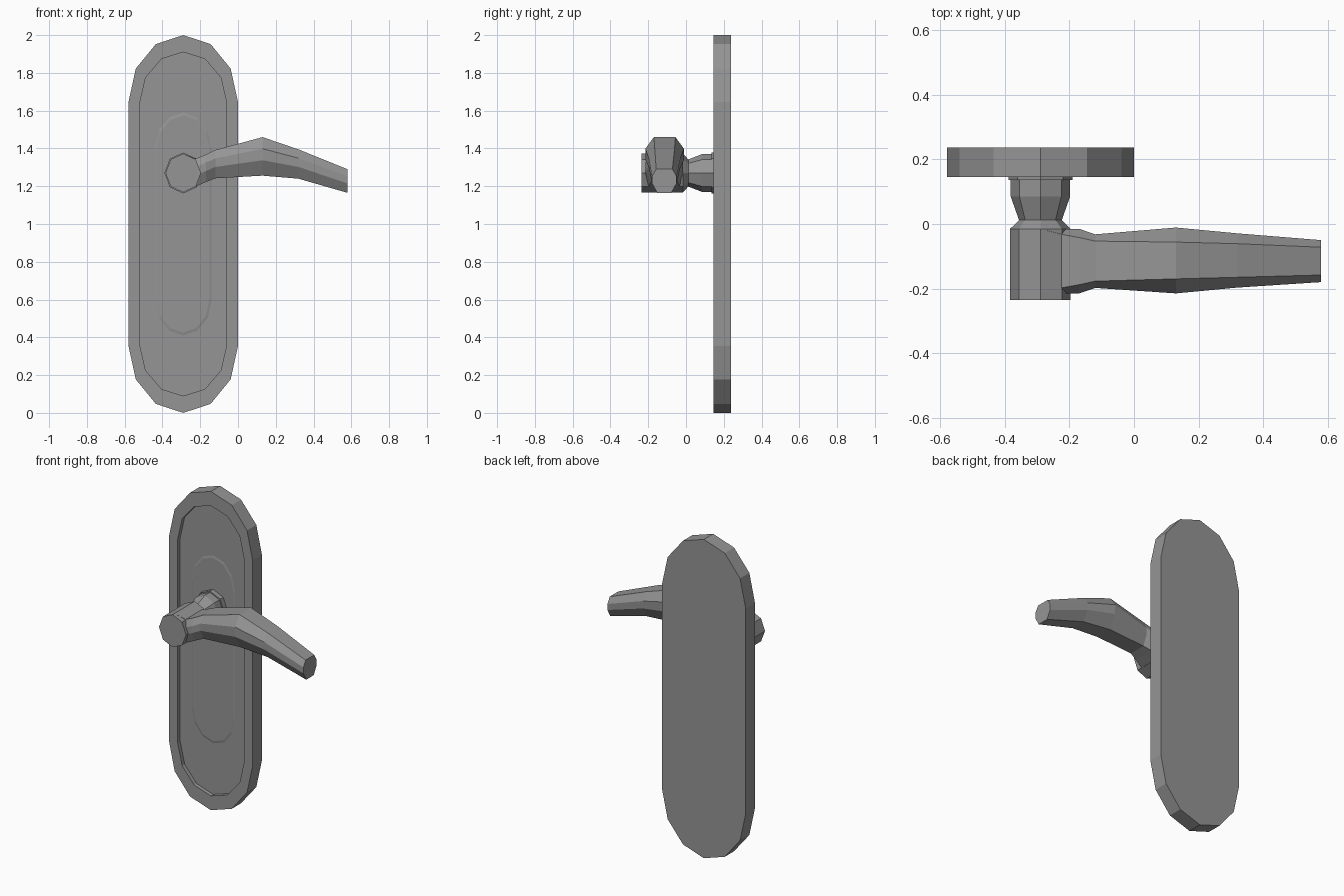
import bpy, bmesh
from math import cos, sin, pi

if "Cube" in bpy.data.objects:
    bpy.data.objects.remove(bpy.data.objects["Cube"], do_unlink=True)

metal = bpy.data.materials.new("satin grey metal")
metal.use_nodes = True
grey = (0.3, 0.3, 0.3, 1)
metal.diffuse_color = grey
metal.node_tree.nodes["Principled BSDF"].inputs["Base Color"].default_value = grey

HUB_X, HUB_Z = -0.29, 1.27


def loft(name, rings):
    """Skin a closed tube through matching rings and cap both ends."""
    bm = bmesh.new()
    loops = [[bm.verts.new(p) for p in ring] for ring in rings]
    n = len(loops[0])
    for a, b in zip(loops, loops[1:]):
        for i in range(n):
            j = (i + 1) % n
            bm.faces.new((a[i], a[j], b[j], b[i]))
    bm.faces.new(loops[0])
    bm.faces.new(loops[-1])
    bmesh.ops.recalc_face_normals(bm, faces=bm.faces)
    mesh = bpy.data.meshes.new(name)
    bm.to_mesh(mesh)
    bm.free()
    mesh.materials.append(metal)
    obj = bpy.data.objects.new(name, mesh)
    bpy.context.collection.objects.link(obj)
    return obj


def capsule(half_width, arc, centre, y):
    """Upright rounded outline with six-sided arcs at both ends."""
    pts = []
    for end in (0, 1):
        for i in range(7):
            a = pi * (end + i / 6)
            z = centre if end == 0 else 2 - centre
            pts.append((HUB_X + half_width * cos(a), y, z + arc * sin(a)))
    return pts


def octagon(radius, y):
    """Ring around the spindle axis, one corner at the top."""
    return [(HUB_X + 0.92 * radius * cos(i * pi / 4), y,
             HUB_Z + radius * sin(i * pi / 4)) for i in range(8)]


def lever_section(x, y, top, bottom, half_top, half_side, half_bottom):
    """Eight-sided lever section, wider at the sides."""
    h = top - bottom
    right = [(half_top, top), (half_side, bottom + 0.7 * h),
             (half_side, bottom + 0.4 * h), (half_bottom, bottom)]
    return ([(x, y + w, z) for w, z in right]
            + [(x, y - w, z) for w, z in reversed(right)])


# Back plate with a recessed panel and a shallow oval in its middle
loft("back_plate", [
    capsule(0.29, 0.355, 1.645, 0.237),
    capsule(0.29, 0.355, 1.645, 0.145),
    capsule(0.23, 0.27, 1.64, 0.145),
    capsule(0.23, 0.27, 1.64, 0.17),
    capsule(0.15, 0.19, 1.4, 0.17),
    capsule(0.14, 0.18, 1.395, 0.167),
])

# Collar where the spindle meets the plate
loft("spindle_collar", [octagon(0.108, 0.172), octagon(0.108, 0.136)])

# Waisted spindle and hub
loft("spindle_hub", [octagon(r, y) for r, y in (
    (0.1, 0.14), (0.1, 0.085), (0.072, 0.012), (0.102, -0.015), (0.102, -0.235))])

# Bent lever, swelling at the bend and tapering to the tip
loft("lever", [lever_section(*s) for s in (
    (-0.29, -0.115, 1.372, 1.17, 0.1, 0.1, 0.1),
    (-0.225, -0.115, 1.345, 1.198, 0.083, 0.1, 0.083),
    (-0.17, -0.115, 1.368, 1.222, 0.073, 0.1, 0.07),
    (-0.12, -0.115, 1.392, 1.242, 0.062, 0.083, 0.055),
    (0.13, -0.113, 1.46, 1.256, 0.057, 0.102, 0.055),
    (0.32, -0.113, 1.395, 1.24, 0.052, 0.084, 0.048),
    (0.58, -0.115, 1.29, 1.165, 0.043, 0.065, 0.037))])
